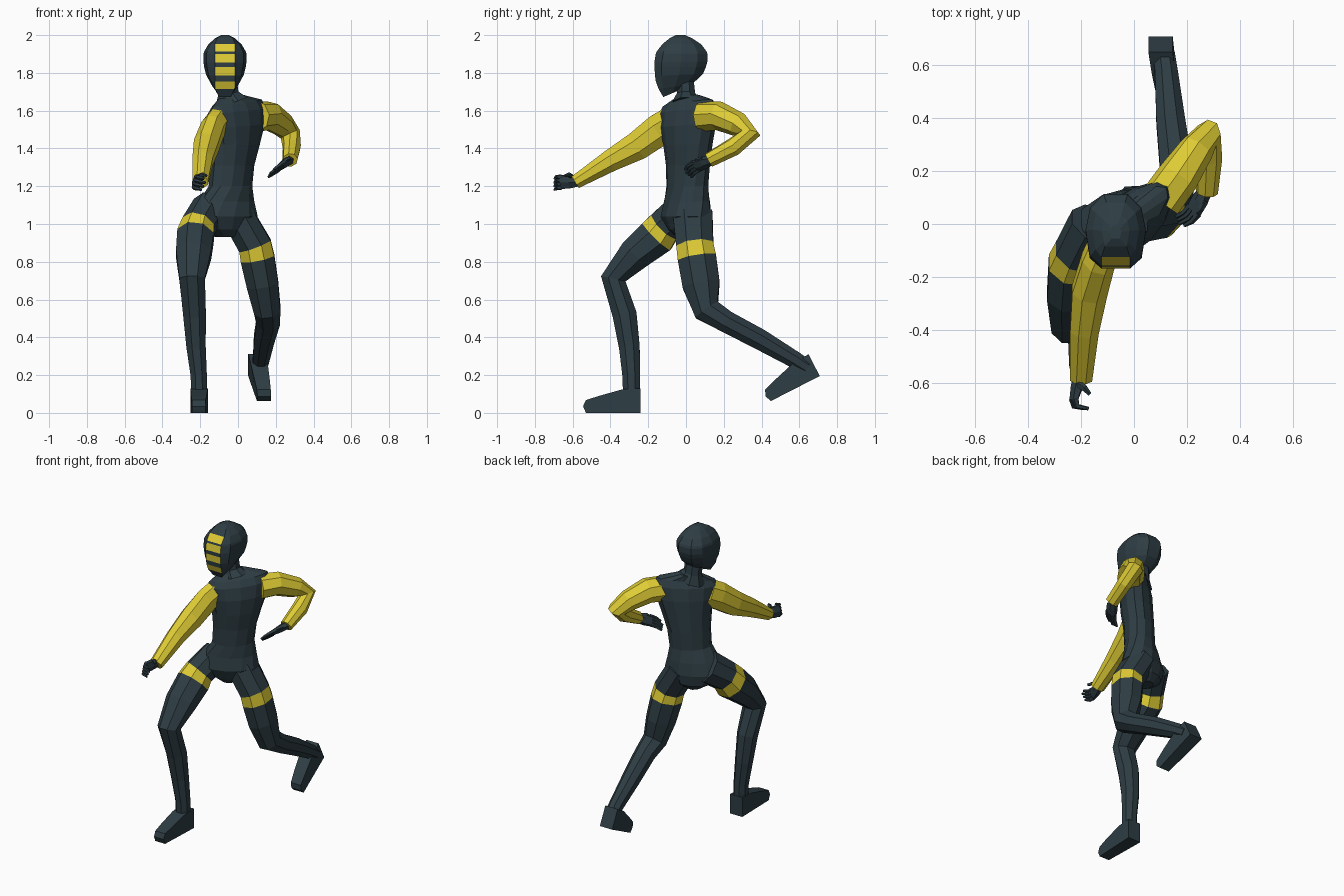
import bpy, bmesh, math
from mathutils import Vector as V


def material(name, rgb):
    m = bpy.data.materials.new(name)
    m.diffuse_color = (*rgb, 1)
    return m


DARK = material("dark slate", (0.027, 0.047, 0.057))
YELLOW = material("yellow", (0.73, 0.60, 0.035))


def loft(name, rings, mats=(DARK,), pick=None):
    """Skin closed rings of points; pick(ring, side) gives the material slot."""
    bm = bmesh.new()
    rows = [[bm.verts.new(p) for p in r] for r in rings]
    n = len(rows[0])
    for i in range(len(rows) - 1):
        for j in range(n):
            k = (j + 1) % n
            f = bm.faces.new((rows[i][j], rows[i][k], rows[i + 1][k], rows[i + 1][j]))
            f.material_index = pick(i, j) if pick else 0
    bm.faces.new(rows[0])
    bm.faces.new(rows[-1])
    bmesh.ops.recalc_face_normals(bm, faces=bm.faces)
    me = bpy.data.meshes.new(name)
    bm.to_mesh(me)
    bm.free()
    for m in mats:
        me.materials.append(m)
    ob = bpy.data.objects.new(name, me)
    bpy.context.collection.objects.link(ob)
    return ob


def tube(name, pts, side=(1, 0, 0), n=8, mats=(DARK,), pick=None):
    """Limb through pts (x, y, z, half width along side, half depth)."""
    c = [V(p[:3]) for p in pts]
    rings = []
    for i, p in enumerate(pts):
        t = V()
        if i > 0:
            t += (c[i] - c[i - 1]).normalized()
        if i < len(c) - 1:
            t += (c[i + 1] - c[i]).normalized()
        t.normalize()
        s = V(side)
        s = (s - t * s.dot(t)).normalized()
        d = t.cross(s)
        a = [math.tau * (j + 0.5) / n for j in range(n)]
        g = 1 / math.cos(math.pi / n)
        rings.append([c[i] + s * math.cos(q) * p[3] * g + d * math.sin(q) * p[4] * g for q in a])
    return loft(name, rings, mats, pick)


# Torso: flat rings (z, x, y, half width, half depth, yaw, roll) twisting from hips to shoulders
torso = [
    (0.93, -0.07, 0.01, 0.05, 0.06, 22, 0),
    (0.97, -0.07, 0.01, 0.12, 0.10, 22, 0),
    (1.04, -0.07, 0.00, 0.19, 0.12, 25, 0),
    (1.12, -0.06, 0.005, 0.16, 0.108, 32, 0),
    (1.20, -0.04, 0.007, 0.13, 0.095, 42, 0),
    (1.31, -0.03, 0.01, 0.135, 0.095, 45, 0),
    (1.42, -0.015, 0.01, 0.155, 0.10, 45, 0),
    (1.52, -0.007, 0.01, 0.185, 0.10, 45, 0.01),
    (1.60, -0.005, 0.01, 0.20, 0.085, 45, 0.015),
    (1.64, -0.005, 0.01, 0.18, 0.062, 45, 0.02),
    (1.675, -0.035, 0.005, 0.075, 0.05, 45, 0.01),
]
rings = []
for z, x, y, w, d, yaw, roll in torso:
    c, s = math.cos(math.radians(yaw)), math.sin(math.radians(yaw))
    row = []
    for j in range(12):
        q = math.tau * j / 12
        u, v = math.cos(q), math.sin(q)
        row.append(V((x + c * u * w - s * v * d, y + s * u * w + c * v * d, z + roll * u)))
    rings.append(row)
loft("torso", rings)

# Neck with a flared collar
tube("neck", [(-0.035, 0.0, 1.64, 0.09, 0.07), (-0.052, 0.0, 1.69, 0.055, 0.048),
              (-0.06, -0.005, 1.80, 0.05, 0.042)])

# Head: key rings (front z, back z, front y, back y, half width)
keys = [
    (1.672, 1.715, -0.120, -0.02, 0.040),
    (1.715, 1.740, -0.145, 0.03, 0.066),
    (1.755, 1.770, -0.160, 0.065, 0.085),
    (1.785, 1.795, -0.164, 0.09, 0.100),
    (1.83, 1.83, -0.167, 0.105, 0.110),
    (1.855, 1.86, -0.168, 0.113, 0.114),
    (1.90, 1.90, -0.160, 0.113, 0.114),
    (1.912, 1.915, -0.156, 0.108, 0.110),
    (1.952, 1.95, -0.125, 0.082, 0.088),
    (1.985, 1.982, -0.085, 0.035, 0.052),
    (2.0, 2.0, -0.055, -0.005, 0.020),
]
half = [(-1, 0), (-0.72, 0.86), (0.0, 1.0), (0.62, 0.85), (1.0, 0.4)]
rings = []
for zf, zb, yf, yb, w in keys:
    row = []
    for sign, pts in ((1, half), (-1, half[::-1])):
        for v, u in pts:
            ux = min(0.054, 0.78 * w) if v == -1 else u * w
            t = (v + 1) / 2
            row.append(V((-0.069 + sign * ux, yf + (yb - yf) * t, zf + (zb - zf) * t)))
    rings.append(row)
# Yellow face bars are the front facets of alternate rows
loft("head", rings, (DARK, YELLOW), lambda i, j: int(j == 9 and i in (1, 3, 5, 7)))

# Legs: the second segment of each is the yellow thigh band
legs = {
    "right": [(-0.15, 0.0, 1.08, 0.09, 0.10), (-0.21, -0.112, 0.99, 0.088, 0.092),
              (-0.225, -0.155, 0.935, 0.097, 0.102), (-0.235, -0.27, 0.84, 0.093, 0.088),
              (-0.243, -0.385, 0.71, 0.068, 0.066), (-0.23, -0.325, 0.52, 0.06, 0.064),
              (-0.222, -0.30, 0.35, 0.051, 0.055), (-0.208, -0.29, 0.20, 0.043, 0.047),
              (-0.205, -0.288, 0.09, 0.042, 0.045)],
    "left": [(-0.005, 0.035, 1.05, 0.085, 0.105), (0.09, 0.047, 0.885, 0.088, 0.098),
             (0.103, 0.058, 0.82, 0.09, 0.102), (0.13, 0.08, 0.68, 0.084, 0.099),
             (0.155, 0.11, 0.545, 0.07, 0.072), (0.16, 0.21, 0.485, 0.062, 0.058),
             (0.138, 0.39, 0.39, 0.054, 0.055), (0.122, 0.57, 0.285, 0.043, 0.045),
             (0.112, 0.64, 0.24, 0.041, 0.043)],
}
for name, pts in legs.items():
    tube(name + "_leg", pts, mats=(DARK, YELLOW), pick=lambda i, j: int(i == 1))

# Feet: side profile (forward from heel, up) swept across the width
sole = [(0.0, 0.0), (0.0, 0.13), (0.095, 0.125), (0.22, 0.09), (0.29, 0.068), (0.305, 0.035), (0.29, 0.0)]


def foot(name, heel, toe_shift, f, u):
    rings = []
    for s in (-1, 1):
        rings.append([V((heel[0] + toe_shift * a / 0.3 + s * (0.046 - 0.025 * a * a / 0.09 * 0.4),
                         heel[1] + a * f[0] + b * u[0], heel[2] + a * f[1] + b * u[1]))
                      for a, b in sole])
    loft(name, rings)


foot("right_foot", (-0.205, -0.24, 0.0), -0.003, (-1, 0), (0, 1))
foot("left_foot", (0.10, 0.708, 0.195), 0.038, (-0.89, -0.455), (-0.455, 0.89))

# Sleeves
tube("right_sleeve", [(-0.105, -0.07, 1.54, 0.06, 0.085), (-0.135, -0.14, 1.50, 0.062, 0.085),
                      (-0.168, -0.255, 1.415, 0.066, 0.076), (-0.187, -0.40, 1.335, 0.054, 0.058),
                      (-0.20, -0.585, 1.222, 0.042, 0.036)], mats=(YELLOW,))
tube("left_sleeve", [(0.10, 0.085, 1.57, 0.075, 0.075), (0.165, 0.175, 1.572, 0.075, 0.07),
                     (0.235, 0.28, 1.525, 0.062, 0.06), (0.277, 0.335, 1.475, 0.05, 0.055),
                     (0.285, 0.25, 1.408, 0.045, 0.046), (0.275, 0.12, 1.338, 0.04, 0.036)],
     side=(0.71, -0.28, 0.41), mats=(YELLOW,))


# Hands: palm, four curled fingers and a thumb
def hand(name, wrist, knuckle, spread, curl):
    w, k, s, c = V(wrist), V(knuckle), V(spread).normalized(), V(curl).normalized()
    d = (k - w).normalized()
    tube(name + "_palm", [(*w, 0.025, 0.022), (*w.lerp(k, 0.5), 0.034, 0.02), (*k, 0.036, 0.014)], side=s, n=6)
    for i in range(4):
        b = k + s * (i - 1.5) * 0.02 - d * 0.006
        m = b + d * 0.028 + c * 0.014
        e = m + c * (0.036 + 0.006 * (i % 3)) + d * 0.004
        tube(f"{name}_finger_{i + 1}", [(*b, 0.01, 0.011), (*m, 0.009, 0.009), (*e, 0.006, 0.006)], side=s, n=5)
    b = w.lerp(k, 0.35) + s * 0.025
    m = b + s * 0.018 + c * 0.022 + d * 0.015
    tube(name + "_thumb", [(*b, 0.012, 0.012), (*m, 0.01, 0.01), (*(m + c * 0.025 + d * 0.02), 0.006, 0.006)],
         side=c.cross(d), n=5)


hand("right_hand", (-0.205, -0.57, 1.225), (-0.228, -0.665, 1.222), (0.2, 0, 1), (1, -0.1, -0.2))
hand("left_hand", (0.272, 0.13, 1.338), (0.225, 0.05, 1.305), (0.45, -0.5, 0.6), (-0.75, -0.35, -0.55))
